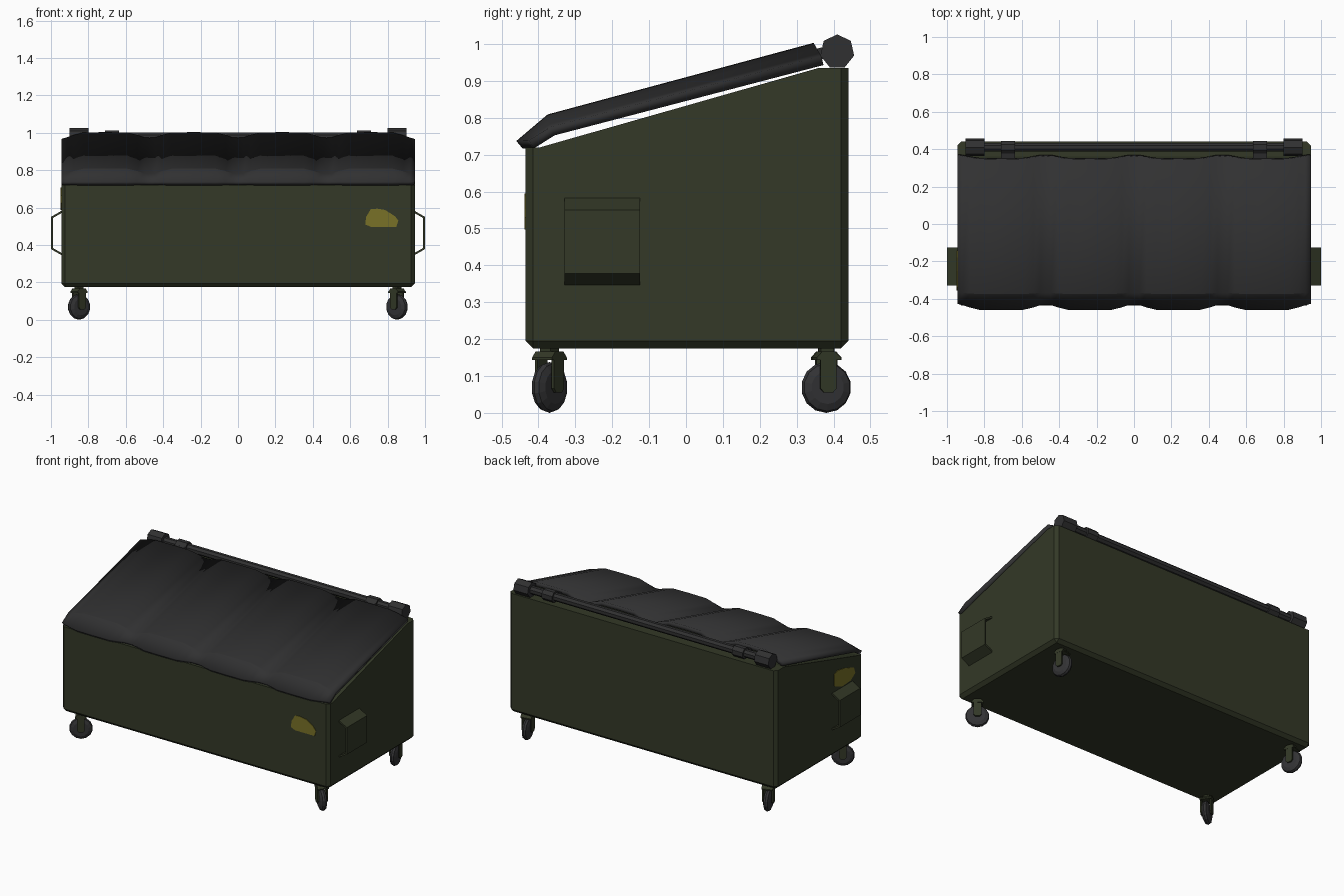
import bpy, bmesh, math
from mathutils import Matrix, Vector

if "Cube" in bpy.data.objects:
    bpy.data.objects.remove(bpy.data.objects["Cube"])


def material(name, r, g, b):
    m = bpy.data.materials.new(name)
    m.diffuse_color = (r, g, b, 1)
    m.use_nodes = True
    m.node_tree.nodes["Principled BSDF"].inputs["Base Color"].default_value = m.diffuse_color
    return m


GREEN = material("dark green paint", 0.033, 0.040, 0.020)
LID = material("black plastic", 0.030, 0.030, 0.031)
RUBBER = material("wheel rubber", 0.033, 0.033, 0.035)
YELLOW = material("yellow paint", 0.19, 0.165, 0.02)


def finish(name, bm, mat, recalc=True):
    if recalc:
        bmesh.ops.recalc_face_normals(bm, faces=bm.faces)
    me = bpy.data.meshes.new(name)
    bm.to_mesh(me)
    bm.free()
    me.materials.append(mat)
    ob = bpy.data.objects.new(name, me)
    bpy.context.collection.objects.link(ob)
    return ob


def add_prism(bm, profile, lo, hi, axis="x"):
    """Extrude a 2D outline along x (outline in y,z) or y (outline in x,z)."""
    def place(u, v, w):
        return (w, u, v) if axis == "x" else (u, w, v)
    a = [bm.verts.new(place(u, v, lo)) for u, v in profile]
    b = [bm.verts.new(place(u, v, hi)) for u, v in profile]
    bm.faces.new(a)
    bm.faces.new(b[::-1])
    n = len(a)
    for i in range(n):
        bm.faces.new((a[i], a[(i + 1) % n], b[(i + 1) % n], b[i]))


def circle(cy, cz, r, n, start=math.pi / 2):
    return [(cy + r * math.cos(start + 2 * math.pi * i / n),
             cz + r * math.sin(start + 2 * math.pi * i / n)) for i in range(n)]


def prism(name, profile, lo, hi, mat, axis="x"):
    bm = bmesh.new()
    add_prism(bm, profile, lo, hi, axis)
    return finish(name, bm, mat)


# Bin body: sloped-top tub with chamfered corners and floor edges
bm = bmesh.new()
add_prism(bm, [(-0.435, 0.175), (0.44, 0.175), (0.44, 0.935), (0.36, 0.935),
               (-0.395, 0.72), (-0.435, 0.72)], -0.945, 0.945)
edges = []
for e in bm.edges:
    p, q = e.verts[0].co, e.verts[1].co
    upright = abs(p.z - q.z) > 0.3 and abs(p.y - q.y) < 0.01
    if upright or max(p.z, q.z) < 0.18:
        edges.append(e)
bmesh.ops.bevel(bm, geom=edges, offset=0.02, segments=1, affect='EDGES')
finish("bin_body", bm, GREEN)

# Lid: four raised panels with shallow valleys between them
PANEL = 0.4725
WAVE = [(-1, 0), (-0.88, 0.06), (-0.72, 0.5), (-0.5, 0.95), (0, 1),
        (0.5, 0.95), (0.72, 0.5), (0.88, 0.06)]
stations = [((k + 0.5 + t / 2) * PANEL, w) for k in range(-2, 2) for t, w in WAVE]
stations.append((2 * PANEL, 0))
stations[0] = (-2 * PANEL, -0.2)
stations[-1] = (2 * PANEL, -0.2)
# rows from front lip to hinge: valley point and raised point
ROWS = [((-0.432, 0.738), (-0.460, 0.737)),
        ((-0.368, 0.781), (-0.375, 0.809)),
        ((0.363, 0.973), (0.346, 1.003))]
bm = bmesh.new()
grid = [[bm.verts.new((x, a[0] + (b[0] - a[0]) * w, a[1] + (b[1] - a[1]) * w))
         for a, b in ROWS] for x, w in stations]
for c, d in zip(grid, grid[1:]):
    for j in range(len(ROWS) - 1):
        bm.faces.new((c[j], d[j], d[j + 1], c[j + 1]))
lid = finish("lid", bm, LID, recalc=False)
mod = lid.modifiers.new("thickness", 'SOLIDIFY')
mod.thickness = 0.026
mod.offset = -1
bpy.context.view_layer.objects.active = lid
lid.select_set(True)
bpy.ops.object.shade_smooth_by_angle(angle=math.radians(20))

# Hinge rod, end knobs and lid brackets
HY, HZ = 0.41, 0.979
prism("hinge_rod", circle(HY, HZ, 0.025, 8, math.pi / 8), -0.88, 0.88, LID)
for s, side in ((-1, "left"), (1, "right")):
    prism(side + "_hinge_knob", circle(HY, HZ, 0.047, 7),
          s * 0.80, s * 0.90, LID)
    bm = bmesh.new()
    add_prism(bm, circle(HY, HZ, 0.036, 8, math.pi / 8), s * 0.635, s * 0.71)
    add_prism(bm, [(0.345, 0.953), (0.40, 0.965), (0.40, 0.998), (0.345, 0.985)],
              s * 0.635, s * 0.71)
    finish(side + "_hinge_bracket", bm, LID)

# Side handles: bent flat strips
for s, side in ((-1, "left"), (1, "right")):
    outer = [(0.943, 0.583), (1.0, 0.55), (1.0, 0.378), (0.943, 0.345)]
    inner = [(0.943, 0.357), (0.99, 0.384), (0.99, 0.544), (0.943, 0.571)]
    prism(side + "_handle", [(s * x, z) for x, z in outer + inner],
          -0.33, -0.125, GREEN, "y")

# Painted yellow patches on the front and left sides
prism("front_paint_patch",
      [(0.68, 0.51), (0.685, 0.55), (0.71, 0.592), (0.745, 0.594), (0.787, 0.587),
       (0.84, 0.553), (0.857, 0.53), (0.847, 0.497), (0.71, 0.497)],
      -0.438, -0.432, YELLOW, "y")
prism("left_paint_patch",
      [(-0.143, 0.62), (-0.143, 0.695), (-0.18, 0.707), (-0.25, 0.695),
       (-0.34, 0.665), (-0.355, 0.625), (-0.31, 0.594), (-0.225, 0.588)],
      -0.948, -0.942, YELLOW)


# Swivel casters: rolling direction is given per wheel
def caster(name, x, y, roll):
    turn = Matrix.Translation((x, y, 0)) @ Matrix.Rotation(
        math.atan2(roll[1], roll[0]) - math.pi / 2, 4, 'Z')
    # wheel: wide tread with tapered shoulders
    bm = bmesh.new()
    rings = []
    for off, r in ((-0.02, 0.045), (-0.012, 0.064), (0, 0.069), (0.012, 0.064), (0.02, 0.045)):
        rings.append([bm.verts.new((off, u, v)) for u, v in circle(0, 0.069, r, 14)])
    for a, b in zip(rings, rings[1:]):
        for i in range(14):
            j = (i + 1) % 14
            bm.faces.new((a[i], a[j], b[j], b[i]))
    bm.faces.new(rings[0])
    bm.faces.new(rings[-1])
    finish(name + "_wheel", bm, RUBBER).matrix_world = turn
    # fork: two arms, crown and stem
    bm = bmesh.new()
    for s in (-1, 1):
        add_prism(bm, [(-0.022, 0.066), (-0.012, 0.055), (0.012, 0.055),
                       (0.022, 0.066), (0.022, 0.15), (-0.022, 0.15)],
                  s * 0.024, s * 0.033)
    add_prism(bm, [(-0.033, 0.143), (0.033, 0.143), (0.033, 0.15),
                   (0.018, 0.166), (-0.018, 0.166), (-0.033, 0.15)], -0.034, 0.034)
    add_prism(bm, [(-0.018, 0.16), (0.018, 0.16), (0.018, 0.18), (-0.018, 0.18)],
              -0.018, 0.018)
    finish(name + "_fork", bm, GREEN).matrix_world = turn


caster("front_left_caster", -0.85, -0.37, (0.83, 0.56))
caster("front_right_caster", 0.85, -0.37, (0.79, -0.61))
caster("rear_left_caster", -0.85, 0.38, (-0.3, 0.95))
caster("rear_right_caster", 0.85, 0.38, (-0.2, 0.98))
